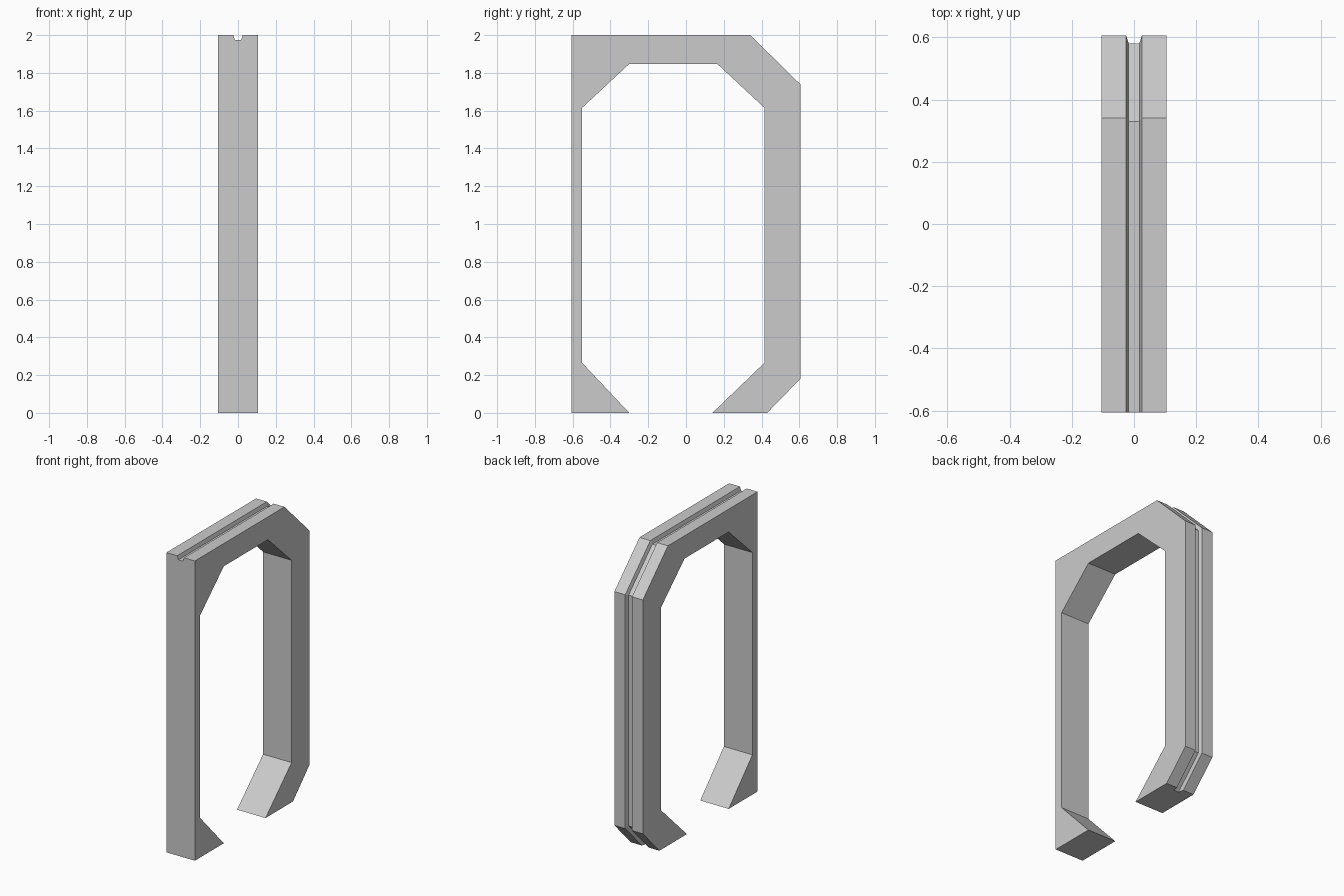
import bpy
import bmesh
import math

cube = bpy.data.objects.get("Cube")
if cube:
    bpy.data.objects.remove(cube, do_unlink=True)

grey = bpy.data.materials.new("light_grey")
grey.use_nodes = True
grey.diffuse_color = (0.6, 0.6, 0.6, 1)
grey.node_tree.nodes["Principled BSDF"].inputs["Base Color"].default_value = (0.6, 0.6, 0.6, 1)

# Side profile (y, z): outer rim at full height and at the groove floor, then the opening
rim = [(-0.605, 2), (0.34, 2), (0.605, 1.74), (0.605, 0.18), (0.43, 0)]
groove = [(-0.605, 1.975), (0.33, 1.975), (0.58, 1.73), (0.58, 0.19), (0.395, 0)]
opening = [(0.14, 0), (0.415, 0.265), (0.415, 1.615), (0.165, 1.848),
           (-0.3, 1.848), (-0.55, 1.615), (-0.55, 0.265), (-0.3, 0)]
foot = [(-0.605, 0)]

# Profiles across the width: the rim drops to the groove floor in the middle
sections = [(-0.105, rim), (-0.025, rim), (-0.017, groove),
            (0.017, groove), (0.025, rim), (0.105, rim)]

# Loft the frame through the sections
bm = bmesh.new()
rings = [[bm.verts.new((x, y, z)) for y, z in edge + opening + foot]
         for x, edge in sections]
for a, b in zip(rings, rings[1:]):
    for i in range(len(a)):
        j = (i + 1) % len(a)
        bm.faces.new((a[i], a[j], b[j], b[i]))
bm.faces.new(rings[0])
bm.faces.new(rings[-1])

# Merge coplanar strips into clean flat faces
bmesh.ops.recalc_face_normals(bm, faces=bm.faces)
bmesh.ops.dissolve_limit(bm, angle_limit=math.radians(0.5),
                         verts=bm.verts, edges=bm.edges)

mesh = bpy.data.meshes.new("grooved_frame")
bm.to_mesh(mesh)
bm.free()
mesh.materials.append(grey)
frame = bpy.data.objects.new("grooved_frame", mesh)
bpy.context.collection.objects.link(frame)
